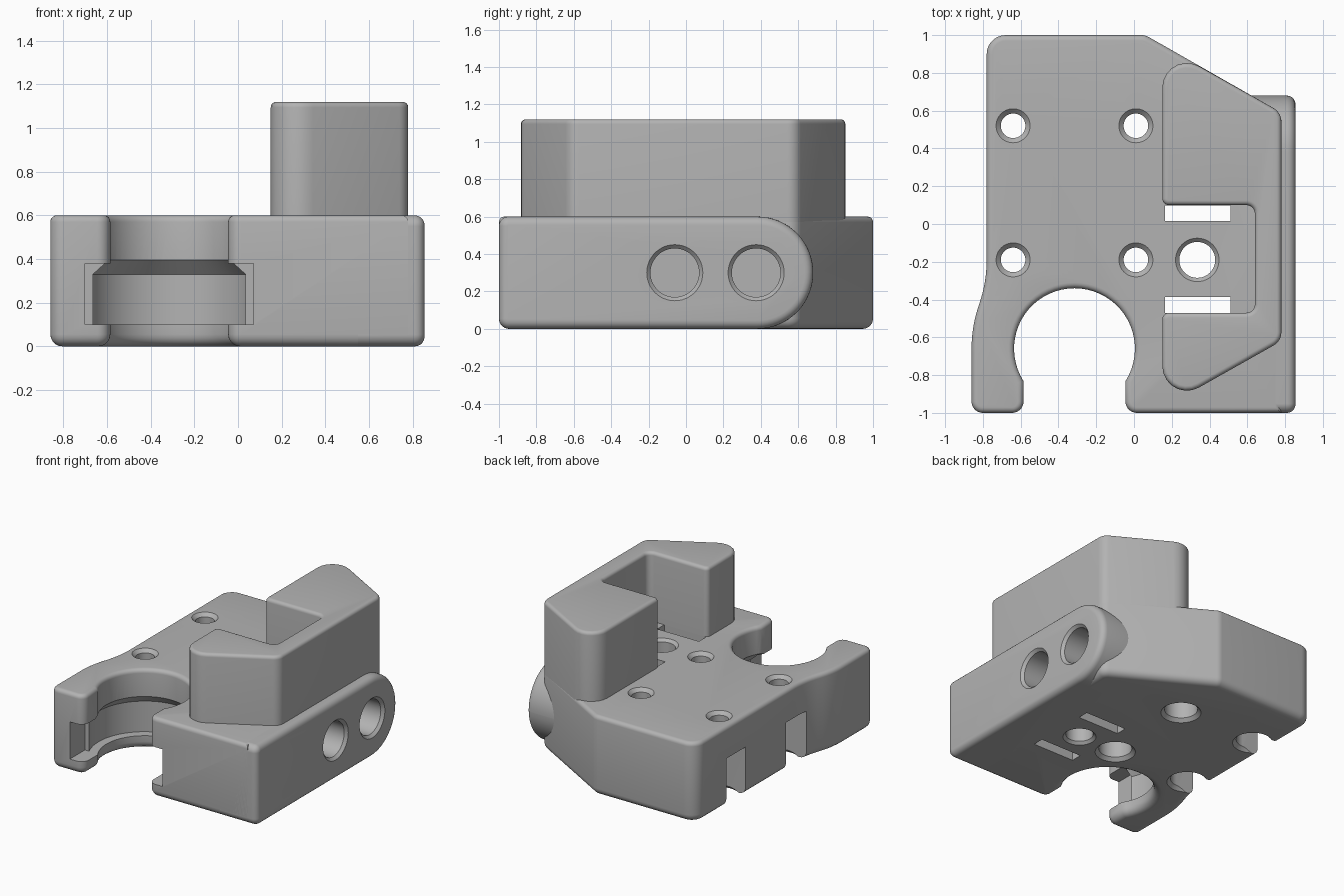
import bpy, bmesh, math
from mathutils import Vector, Matrix

if "Cube" in bpy.data.objects:
    bpy.data.objects.remove(bpy.data.objects["Cube"])

grey = bpy.data.materials.new("mid grey")
grey.use_nodes = True
COLOUR = (0.45, 0.45, 0.45, 1)
grey.diffuse_color = COLOUR
grey.node_tree.nodes["Principled BSDF"].inputs["Base Color"].default_value = COLOUR


def loft(name, rings, matrix):
    """Closed solid through rings of equal point count."""
    bm = bmesh.new()
    loops = [[bm.verts.new(p) for p in ring] for ring in rings]
    count = len(loops[0])
    for lo, hi in zip(loops, loops[1:]):
        for k in range(count):
            j = (k + 1) % count
            bm.faces.new((lo[k], lo[j], hi[j], hi[k]))
    bm.faces.new(loops[0][::-1])
    bm.faces.new(loops[-1])
    bm.transform(matrix)
    bmesh.ops.recalc_face_normals(bm, faces=bm.faces[:])
    mesh = bpy.data.meshes.new(name)
    bm.to_mesh(mesh)
    bm.free()
    mesh.materials.append(grey)
    ob = bpy.data.objects.new(name, mesh)
    bpy.context.scene.collection.objects.link(ob)
    return ob


def outline(corners, steps=7):
    """Polygon points from (x, y, radius) corners, each rounded by an arc."""
    pts = []
    for i, (x, y, r) in enumerate(corners):
        p = Vector((x, y))
        if r == 0:
            pts.append(p)
            continue
        a = (Vector(corners[i - 1][:2]) - p).normalized()
        b = (Vector(corners[(i + 1) % len(corners)][:2]) - p).normalized()
        half = math.acos(a.dot(b)) / 2
        centre = p + (a + b).normalized() * (r / math.sin(half))
        start = p + a * (r / math.tan(half)) - centre
        end = p + b * (r / math.tan(half)) - centre
        first = math.atan2(start.y, start.x)
        turn = (math.atan2(end.y, end.x) - first + math.pi) % math.tau - math.pi
        for k in range(steps + 1):
            t = first + turn * k / steps
            pts.append(centre + Vector((math.cos(t), math.sin(t))) * r)
    return pts


def inset(pts, d, z):
    """Counterclockwise outline moved inward by d and placed at height z."""
    ring = []
    for i, p in enumerate(pts):
        u = (p - pts[i - 1]).normalized()
        v = (pts[(i + 1) % len(pts)] - p).normalized()
        normals = Vector((-u.y - v.y, u.x + v.x))
        q = p + normals * (d / (1 + u.dot(v)))
        ring.append((q.x, q.y, z))
    return ring


def slab(name, pts, low, high, low_round=0, high_round=0, matrix=Matrix()):
    """Extruded outline with rounded lower and upper rims."""
    quarter = [k * math.pi / 10 for k in range(6)]
    rings = []
    for level, r, sign, angles in ((low, low_round, 1, quarter),
                                   (high, high_round, -1, quarter[::-1])):
        for t in angles if r else [0]:
            rings.append(inset(pts, r * (1 - math.sin(t)), level + sign * r * (1 - math.cos(t))))
    return loft(name, rings, matrix)


def lathe(name, profile, matrix, sides=48):
    """Solid of revolution from (radius, height) pairs."""
    turns = [math.tau * k / sides for k in range(sides)]
    return loft(name, [[(r * math.cos(t), r * math.sin(t), z) for t in turns]
                       for r, z in profile], matrix)


def block(name, x0, x1, y0, y1, z0, z1):
    corners = [Vector(c) for c in ((x0, y0), (x1, y0), (x1, y1), (x0, y1))]
    return slab(name, corners, z0, z1)


def volume(mesh):
    bm = bmesh.new()
    bm.from_mesh(mesh)
    size = bm.calc_volume()
    bm.free()
    return size


def cut(target, cutter):
    """Subtract the cutter, keeping the first solver result of sensible volume."""
    cutter.hide_render = True
    for solver in ('EXACT', 'MANIFOLD', 'FLOAT'):
        mod = target.modifiers.new("cut", 'BOOLEAN')
        mod.operation, mod.solver, mod.object = 'DIFFERENCE', solver, cutter
        graph = bpy.context.evaluated_depsgraph_get()
        result = bpy.data.meshes.new_from_object(target.evaluated_get(graph))
        target.modifiers.remove(mod)
        removed = volume(target.data) - volume(result)
        if 1e-6 < removed < volume(cutter.data) + 1e-4:
            target.data = result
            break


# Main plate with the round clamp opening at the front
CX, CY, R = -0.315, -0.66, 0.32
arc = [(CX + R * math.cos(a), CY + R * math.sin(a), 0)
       for a in (math.radians(212.5 - 245 * k / 40) for k in range(41))]
plate = ([(-0.86, -1, 0.06), (-0.585, -1, 0.06)] + arc +
         [(-0.045, -1, 0.06), (0.78, -1, 0), (0.78, 0.59, 0.08), (0.06, 1, 0.08),
          (-0.78, 1, 0.1), (-0.78, -0.3, 0.7), (-0.86, -0.55, 0.7)])
body = slab("mount_body", outline(plate), 0, 0.6, 0.055, 0.03)

# Side cheek with a half-round rear end, extruded along x
along_x = Matrix(((0, 0, 1, 0), (1, 0, 0, 0), (0, 1, 0, 0), (0, 0, 0, 1)))
profile = [(-1, 0, 0.055), (0.68, 0, 0.299), (0.68, 0.6, 0.299), (-1, 0.6, 0.05)]
cheek = slab("side_cheek", outline(profile, 16), 0.55, 0.855, 0, 0.045, along_x)

# C-shaped tower
c_shape = [(0.15, -0.975, 0.13), (0.78, -0.62, 0.08), (0.78, 0.59, 0.08), (0.15, 0.945, 0.13),
           (0.15, 0.1, 0.035), (0.64, 0.1, 0.045), (0.64, -0.47, 0.045), (0.15, -0.47, 0.035)]
tower = slab("tower", outline(c_shape), 0.5, 1.12, 0, 0.025)

# Clamp groove and its wider front mouth
cutters = [
    lathe("groove", [(0.385, 0.1), (0.385, 0.33), (0.3, 0.415)], Matrix.Translation((CX, CY, 0)), 64),
    block("groove_mouth", CX - 0.385, CX + 0.385, -1.1, -0.82, 0.1, 0.38),
]

# Four screw holes, counterbored below; the outer pair opens to the side
screw = [(0.165, -0.025), (0.115, 0.025), (0.115, 0.36), (0.065, 0.36), (0.065, 0.575), (0.11, 0.62)]
for y in (0.52, -0.19):
    for x in (-0.64, 0.01):
        cutters.append(lathe("screw_hole", screw, Matrix.Translation((x, y, 0))))
    cutters.append(block("nut_slot", -1, -0.64, y - 0.115, y + 0.115, -0.1, 0.36))

# Centre hole and strap slots in the tower recess
centre_hole = [(0.14, -0.025), (0.095, 0.02), (0.095, 0.58), (0.135, 0.62)]
cutters.append(lathe("centre_hole", centre_hole, Matrix.Translation((0.335, -0.19, 0))))
for y in (0.015, -0.47):
    cutters.append(block("strap_slot", 0.163, 0.51, y, y + 0.083, -0.1, 0.65))

# Two round sockets through the cheek into the body
socket = [(0.13, 0.52), (0.13, 0.835), (0.17, 0.875)]
sockets = [lathe("socket", socket, along_x @ Matrix.Translation((y, 0.3, 0)))
           for y in (-0.06, 0.375)]

for cutter in cutters + sockets:
    cut(body, cutter)
for cutter in sockets:
    cut(cheek, cutter)
for cutter in cutters + sockets:
    bpy.data.objects.remove(cutter)

bpy.ops.object.select_all(action='DESELECT')
for part in (body, cheek, tower):
    part.select_set(True)
bpy.context.view_layer.objects.active = body
bpy.ops.object.shade_smooth_by_angle(angle=math.radians(35))
